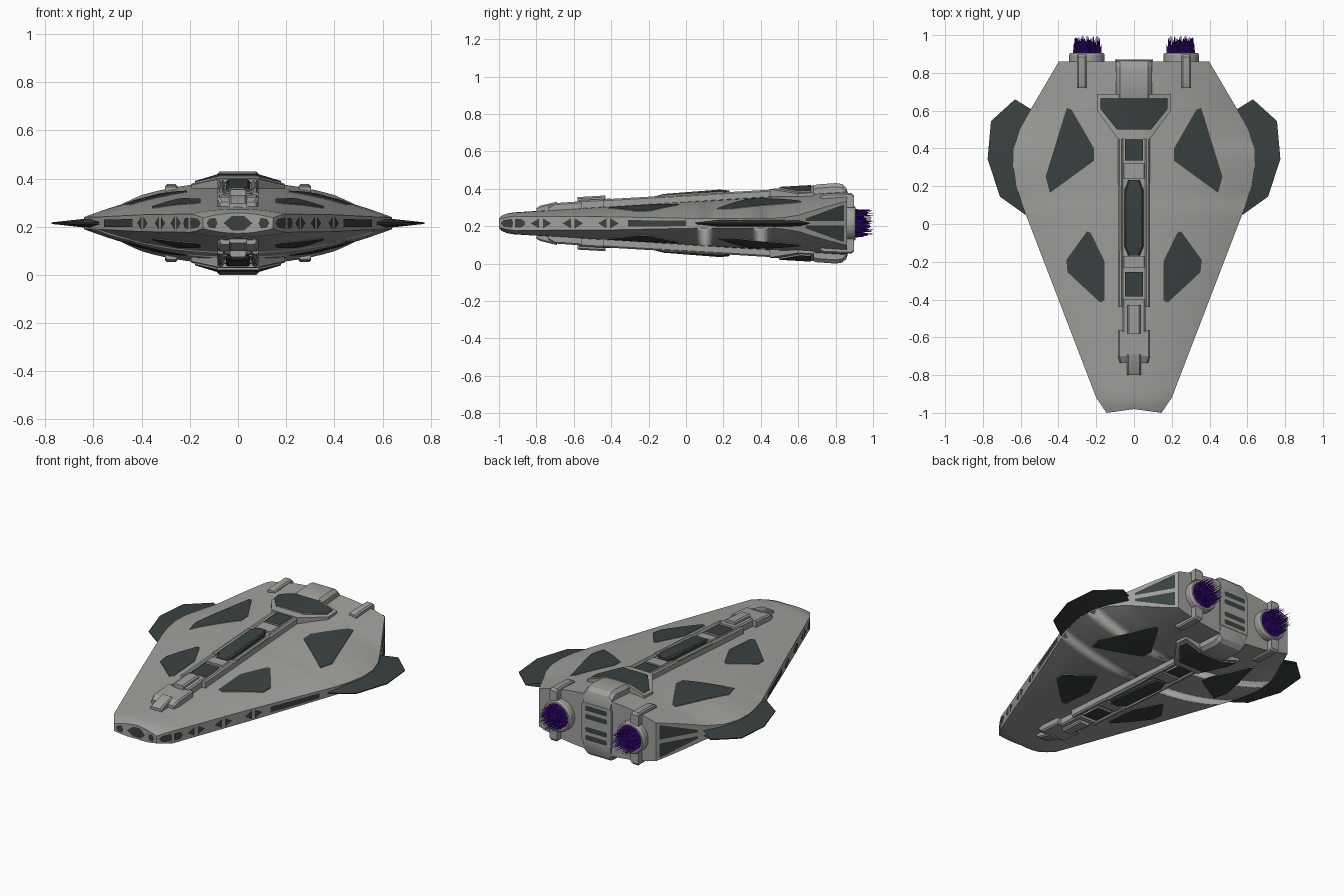
import bpy, bmesh, math, random
from mathutils import Vector

if "Cube" in bpy.data.objects:
    bpy.data.objects.remove(bpy.data.objects["Cube"])

random.seed(4)
MID = 0.215   # height of the symmetry plane


def material(name, rgb):
    m = bpy.data.materials.new(name)
    m.diffuse_color = (*rgb, 1)
    m.use_nodes = True
    m.node_tree.nodes["Principled BSDF"].inputs["Base Color"].default_value = m.diffuse_color
    return m


GREY = material("hull grey", (0.35, 0.35, 0.33))
DARK = material("dark slate", (0.043, 0.054, 0.054))
PURPLE = material("purple exhaust", (0.07, 0.004, 0.36))


def interp(pts, v):
    for (a, fa), (b, fb) in zip(pts, pts[1:]):
        if v <= b:
            return fa + (fb - fa) * (max(v, a) - a) / (b - a)
    return pts[-1][1]


# Hull outline (half width by y) and upper surface height
OUT = [(-1, .145), (-.92, .20), (.03, .565), (.1, .592), (.2, .622), (.3, .64),
       (.4, .637), (.5, .607), (.61, .545), (.86, .398)]
SURF = OUT[:7] + [(.6, .59), (.86, .63)]


def width(y): return interp(OUT, y)
def spine_z(y): return .15 + .058 * y


def hull_z(x, y):
    e = interp([(-.92, .038), (-.4, .035), (.1, .025)], y)
    top = .058 + .0626 * (y + .93)
    return e + (top - e) * (1 - min(1, abs(x) / interp(SURF, y)) ** 2.2)


def make(name, bm, mats, axes="xz", out=None, angle=25):
    """Turn a bmesh into an object mirrored about the centre planes."""
    bmesh.ops.recalc_face_normals(bm, faces=bm.faces)
    if out and sum(f.normal.dot(Vector(out)) * f.calc_area() for f in bm.faces) < 0:
        bmesh.ops.reverse_faces(bm, faces=bm.faces)
    me = bpy.data.meshes.new(name)
    bm.to_mesh(me)
    bm.free()
    for m in mats:
        me.materials.append(m)
    me.shade_smooth()
    me.set_sharp_from_angle(angle=math.radians(angle))
    ob = bpy.data.objects.new(name, me)
    ob.location.z = MID
    bpy.context.collection.objects.link(ob)
    if axes:
        mod = ob.modifiers.new("mirror", 'MIRROR')
        mod.use_axis = ["x" in axes, False, "z" in axes]
        mod.merge_threshold = .0005
    return ob


def skin(bm, rows, closed=False):
    """Quads between successive rows of points; returns the vertex rows."""
    vs = [[bm.verts.new(p) for p in r] for r in rows]
    n = len(rows[0])
    for a, b in zip(vs, vs[1:]):
        for i in range(n if closed else n - 1):
            j = (i + 1) % n
            bm.faces.new((a[i], a[j], b[j], b[i]))
    return vs


def loft(name, sections, xc=0, base=0, c=.008, mat=GREY):
    """Chamfered bar along y through (y, half width, top z) sections."""
    bm = bmesh.new()
    rows = [[(xc + x, y, z) for x, z in ((-w, base), (-w, t - c), (-w + c, t),
                                        (w - c, t), (w, t - c), (w, base))]
            for y, w, t in sections]
    vs = skin(bm, rows, True)
    bm.faces.new(vs[0])
    bm.faces.new(vs[-1])
    make(name, bm, [mat], "xz" if xc else "z")


def drape(name, poly, zf, lift, mat, axes="xz", rim=0, skirt=0):
    """Lay a plan polygon over a height function, with optional rim or side walls."""
    bm = bmesh.new()
    face = bm.faces.new([bm.verts.new((x, y, 0)) for x, y in poly])
    face.material_index = 1
    if rim:
        r = bmesh.ops.inset_region(bm, faces=[face], thickness=rim, use_boundary=True)
        for f in r["faces"]:
            f.material_index = 0
        face.material_index = 1
    for i in range(-20, 21):
        for no in ((1, 0, 0), (0, 1, 0)):
            bmesh.ops.bisect_plane(bm, geom=bm.verts[:] + bm.edges[:] + bm.faces[:],
                                   plane_co=[k * i * .04 for k in no], plane_no=no)
    for v in bm.verts:
        v.co.z = zf(v.co.x, v.co.y) + (-.002 if rim and v.is_boundary else lift)
    if skirt:
        ext = bmesh.ops.extrude_edge_only(bm, edges=[e for e in bm.edges if e.is_boundary])
        for g in ext["geom"]:
            if isinstance(g, bmesh.types.BMVert):
                g.co.z -= skirt
    make(name, bm, [GREY, mat], axes, (0, 0, 1))


def wall_plate(name, yz):
    """Thin dark plate on the vertical rim of the hull."""
    bm = bmesh.new()
    bm.faces.new([bm.verts.new((width(y) + .003, y, z)) for y, z in yz])
    make(name, bm, [DARK], "xz", (1, 0, 0))


# Hull: upper quarter shell, mirrored in x and z
T = [i / 14 for i in range(15)]
rows = [[(t * .145, -.98 - .02 * t, .042 - .02 * t * t) for t in T],
        [(t * .172, -.955 - .006 * t, .053 - .021 * t * t) for t in T]]
for y in sorted({k for k, _ in OUT[1:]} | {-.92 + .06 * i for i in range(30)}):
    rows.append([(t * width(y), y, hull_z(t * width(y), y)) for t in T])
for r in rows:
    r.append((r[-1][0], r[-1][1], 0))
bm = bmesh.new()
vs = skin(bm, rows)
for row in (vs[0], vs[-1]):          # nose and stern faces
    low = [bm.verts.new((v.co.x, v.co.y, 0)) for v in row[:-2]] + [row[-1]]
    for i in range(len(low) - 1):
        bm.faces.new((row[i], row[i + 1], low[i + 1], low[i]))
make("hull", bm, [GREY], "xz", (1, 0, 1))

# Dark hull panels, above and below
drape("front_panel", [(.25, -.04), (.358, -.19), (.352, -.255), (.18, -.415), (.155, -.405),
                      (.155, -.20), (.23, -.045)], hull_z, .004, DARK, rim=.008)
drape("rear_panel", [(.355, .615), (.37, .57), (.468, .25), (.445, .165), (.212, .335),
                     (.212, .40), (.33, .605)], hull_z, .004, DARK, rim=.008)

# Rim windows, groove and stern side triangles
for y in (-.775, -.605, -.415):
    wall_plate("rim_window_front", [(y - .055, 0), (y - .01, .027), (y - .01, 0)])
    wall_plate("rim_window_back", [(y + .055, 0), (y + .01, .027), (y + .01, 0)])
wall_plate("rim_window_round", [(-.915, 0), (-.915, .022), (-.88, .022), (-.865, .012), (-.86, 0)])
wall_plate("rim_window_nose", [(-.99, 0), (-.975, .018), (-.93, .024), (-.925, 0)])
wall_plate("rim_groove", [(-.31, 0), (-.31, .017), (.0, .015), (.0, 0)])
wall_plate("stern_side_triangle", [(.64, .012), (.845, .012), (.845, .098), (.83, .096), (.64, .026)])

# Nose windows
for pts in ([(0, 0), (.06, 0), (.025, .03), (0, .03)], [(.085, 0), (.13, 0), (.12, .018), (.095, .022)]):
    bm = bmesh.new()
    bm.faces.new([bm.verts.new((x, -.983 - .02 * x / .145, z)) for x, z in pts])
    make("nose_window", bm, [DARK], "xz", (0, -1, 0))

# Wings: dark blades thinning to the outer edge
outer = [(.577, .05), (.71, .145), (.775, .345), (.757, .545), (.63, .66)]
inner = [(.53, .08), (.60, .18), (.62, .33), (.60, .47), (.50, .58)]
bm = bmesh.new()
skin(bm, [[(x, y, 0) for x, y in outer], [(x, y, .003) for x, y in outer],
          [(x, y, .02) for x, y in inner], [(x, y, 0) for x, y in inner]])
make("wing", bm, [DARK], "xz", (0, 0, 1))


# Spine: floor, rails, fork and stern hump
def bar(y0, y1, w, dz): return [(y, w, spine_z(y) + dz) for y in (y0, y1)]


loft("spine_floor", bar(-.44, .56, .075, -.008))
loft("spine_rail", bar(-.44, .48, .014, .004), xc=.071)
loft("spine_rail_guard", bar(-.14, .20, .012, .009), xc=.071)
loft("spine_rail_cap", bar(-.44, -.40, .06, .006))
loft("spine_bridge_front", bar(-.23, -.17, .06, .002))
loft("spine_bridge_back", bar(.24, .32, .06, .002))
loft("spine_pod", [(y, w, spine_z(y) + dz) for y, w, dz in
                   ((-.168, .03, .004), (-.12, .05, .014), (.18, .05, .02), (.232, .03, .012))], mat=DARK)


def fork_z(x, y): return spine_z(y) + .008 - max(0, abs(x) - .08) * .3


def sym(half): return half + [(-x, y) for x, y in reversed(half)]


drape("spine_fork", sym([(.086, .45), (.195, .60), (.195, .685)]), fork_z, 0, GREY, "z", skirt=.07)
drape("fork_rim", sym([(.09, .50), (.178, .61), (.178, .667)]), fork_z, .008, DARK, "z", rim=.014)
for name, y in (("spine_hatch_front", -.32), ("spine_hatch_back", .40)):
    drape(name, sym([(.048, y - .065), (.048, y + .065)]),
          lambda x, y: spine_z(y) - .006, .008, DARK, "z", rim=.008)
loft("stern_hump", [(.66, .095, .197), (.70, .095, .208), (.80, .095, .215), (.835, .095, .21),
                    (.857, .095, .19), (.868, .093, .155), (.87, .093, .12)], c=.02)

# Stepped parts at the front of the spine
loft("spine_neck_side", bar(-.57, -.43, .062, .006))
loft("spine_neck", bar(-.58, -.43, .034, .024))
loft("spine_front_body", [(-.735, .075, .088), (-.70, .085, .108), (-.56, .085, .118)])
loft("spine_front_tip", [(-.80, .038, .082), (-.78, .038, .094), (-.69, .038, .116)])

# Stern grille between the engines
loft("grille_block", [(.84, .10, .125), (.872, .10, .12)])
for z in (.025, .075):
    bm = bmesh.new()
    bm.faces.new([bm.verts.new((x, .875, z + dz)) for x, dz in
                  ((-.07, 0), (.07, 0), (.075, .015), (.07, .03), (-.07, .03), (-.075, .015))])
    make("grille_slot", bm, [DARK], "z", (0, 1, 0))

# Engines: round nozzle, clamp and spiky exhaust
ring = [(math.cos(a * math.pi / 16), math.sin(a * math.pi / 16)) for a in range(32)]
bm = bmesh.new()
vs = skin(bm, [[(.25 + r * c, y, r * s) for c, s in ring] for r, y in
               ((.095, .84), (.095, .895), (.088, .906), (.078, .906), (.074, .88))], True)
bm.faces.new(vs[-1]).material_index = 1
make("engine_nozzle", bm, [GREY, PURPLE], "x", (0, 1, 0))
loft("engine_clamp", [(.72, .026, .15), (.74, .026, .158), (.885, .026, .162), (.897, .026, .15)],
     xc=.277, base=.085)

bm = bmesh.new()
for i in range(130):
    r, a = .07 * math.sqrt((i + .5) / 130), i * 2.39996
    x, z = .25 + r * math.cos(a), r * math.sin(a)
    tip = bm.verts.new((.25 + (x - .25) * 1.06 + random.uniform(-.006, .006),
                        1.0 if i % 6 == 0 else random.uniform(.945, .995), z * 1.06))
    base = [bm.verts.new((x + .0075 * math.cos(k * math.pi / 2), .878,
                          z + .0075 * math.sin(k * math.pi / 2))) for k in range(4)]
    for k in range(4):
        bm.faces.new((base[k], base[(k + 1) % 4], tip))
    bm.faces.new(base)
make("engine_exhaust", bm, [PURPLE], "x")
